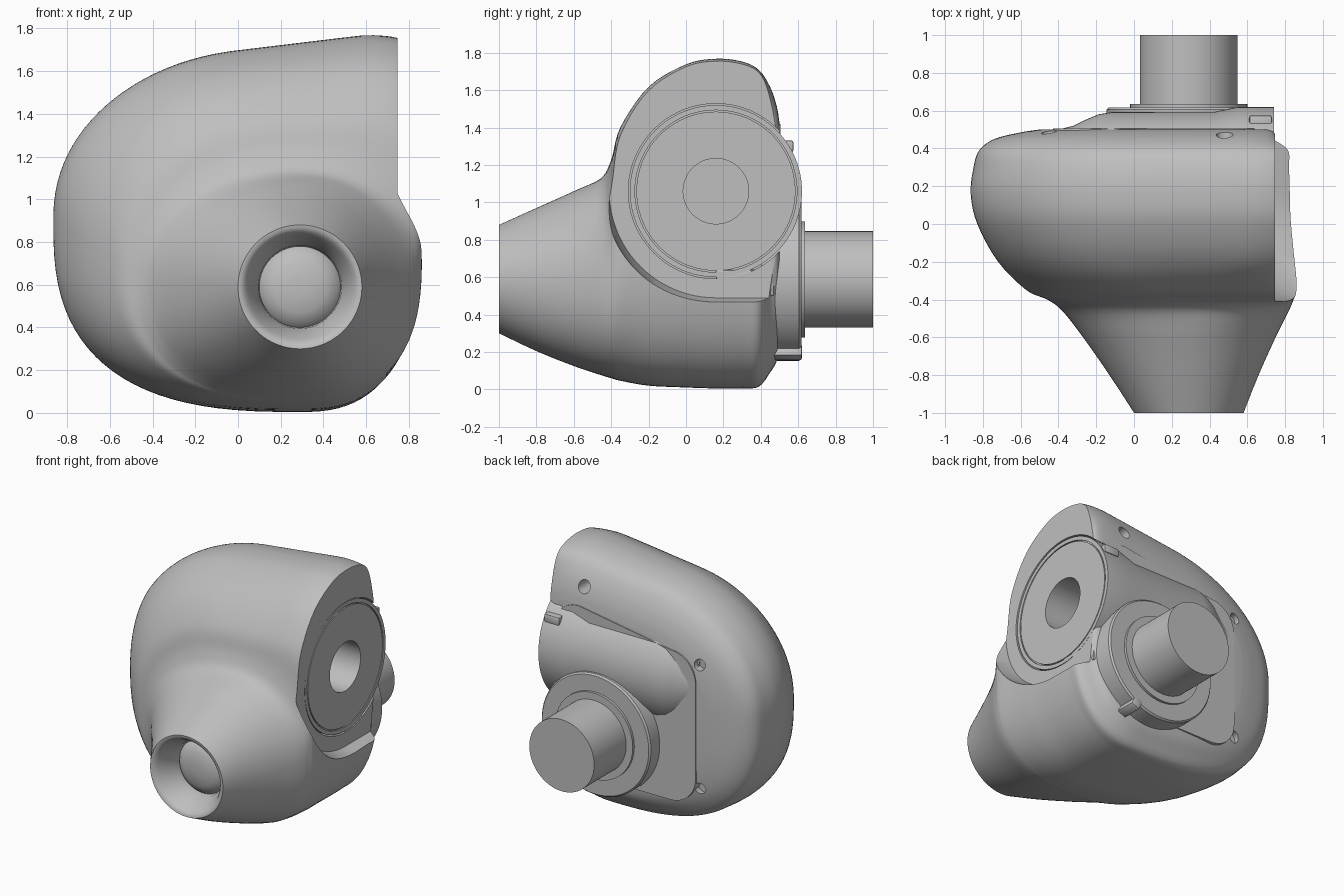
import bpy, bmesh, math
from mathutils import Vector, Matrix

if "Cube" in bpy.data.objects:
    bpy.data.objects.remove(bpy.data.objects["Cube"])

grey = bpy.data.materials.new("grey_plastic")
grey.use_nodes = True
grey.diffuse_color = (0.52, 0.52, 0.52, 1)
grey.node_tree.nodes["Principled BSDF"].inputs["Base Color"].default_value = (0.52, 0.52, 0.52, 1)

HUB_Y, HUB_Z = 0.16, 1.06        # axis of the round side housing
NOZ_X, NOZ_Z = 0.29, 0.588       # axis of nozzle and shaft
SEG = 96


def finish(name, bm):
    bmesh.ops.recalc_face_normals(bm, faces=bm.faces)
    mesh = bpy.data.meshes.new(name)
    bm.to_mesh(mesh)
    bm.free()
    obj = bpy.data.objects.new(name, mesh)
    bpy.context.collection.objects.link(obj)
    mesh.materials.append(grey)
    return obj


def loft(name, rings):
    """Skin a list of point rings and cap both ends."""
    bm = bmesh.new()
    loops = [[bm.verts.new(p) for p in ring] for ring in rings]
    count = len(loops[0])
    for a, b in zip(loops, loops[1:]):
        for i in range(count):
            j = (i + 1) % count
            bm.faces.new((a[i], a[j], b[j], b[i]))
    bm.faces.new(loops[0])
    bm.faces.new(loops[-1])
    return finish(name, bm)


def turned(name, profile, axis):
    """Revolve (radius, position) points about the hub (x) or shaft (y) axis."""
    rings = []
    for r, p in profile:
        ring = []
        for i in range(SEG):
            t = math.tau * i / SEG
            u, v = r * math.cos(t), r * math.sin(t)
            ring.append((p, HUB_Y + u, HUB_Z + v) if axis == "x" else (NOZ_X + u, p, NOZ_Z + v))
        rings.append(ring)
    return loft(name, rings)


def prism(name, outline, start, end):
    """Extrude an (x, z) outline along y."""
    return loft(name, [[(x, d, z) for x, z in outline] for d in (start, end)])


def arc(cx, cy, r, a0, a1, n):
    angles = [math.radians(a0 + (a1 - a0) * i / n) for i in range(n + 1)]
    return [(cx + r * math.cos(a), cy + r * math.sin(a)) for a in angles]


def apply_modifier(obj, mod):
    bpy.context.view_layer.objects.active = obj
    bpy.ops.object.modifier_apply(modifier=mod.name)


def cut(obj, cutter):
    mod = obj.modifiers.new("cut", "BOOLEAN")
    mod.operation, mod.solver, mod.object = "DIFFERENCE", "EXACT", cutter
    apply_modifier(obj, mod)
    bpy.data.objects.remove(cutter)


def clamp01(v):
    return max(0.0, min(1.0, v))


def section(y, left, right, bottom, top, cz, corner):
    """Rounded outline with its own exponent in each quadrant and a sloping top."""
    f = clamp01((y + 1) / 0.9)
    g = clamp01((y + 0.5) / 0.3)
    top_x = NOZ_X * (1 - g)
    points = []
    for i in range(SEG):
        t = math.tau * (i + 0.5) / SEG
        c, s = math.cos(t), math.sin(t)
        if s > 0:
            n = corner if c > 0 else 2 + 0.2 * f
        else:
            n = 2 + (0.6 if c > 0 else 0.7) * f
        cx = top_x if s > 0 else NOZ_X
        reach_x = right - cx if c > 0 else cx - left
        reach_z = top - cz if s > 0 else cz - bottom
        h = abs(s) ** (2 / n)
        x = cx + math.copysign(abs(c) ** (2 / n), c) * reach_x
        z = cz + math.copysign(h, s) * reach_z
        if s > 0:
            z += 0.12 * g * h * min(0, x - 0.6)
        points.append((x, y, z))
    return points


# Shell: nozzle flaring into the rounded body
# columns: y, left, right, bottom, top, centre height, top right squareness
keys = [
    (-1.0, 0, .58, .3, .88, .59, 2),
    (-.8, -.13, .66, .205, .97, .59, 2),
    (-.6, -.27, .75, .125, 1.06, .59, 2),
    (-.46, -.38, .82, .078, 1.13, .6, 2.2),
    (-.4, -.46, .845, .06, 1.24, .63, 3),
    (-.35, -.57, .86, .046, 1.41, .7, 6),
    (-.2, -.72, .86, .02, 1.62, .8, 10),
    (0, -.83, .86, .01, 1.74, .88, 12),
    (.16, -.865, .86, .005, 1.77, .9, 12),
    (.3, -.85, .855, .005, 1.755, .9, 12),
    (.39, -.82, .85, .015, 1.71, .9, 12),
    (.45, -.74, .77, .09, 1.62, .9, 12),
    (.485, -.6, .745, .15, 1.52, .9, 12),
    (.5, -.5, .72, .22, 1.43, .9, 12),
]


def spline(rows, steps=5):
    out = []
    for i in range(len(rows) - 1):
        quad = [Vector(rows[max(0, min(len(rows) - 1, i + k))]) for k in (-1, 0, 1, 2)]
        p0, p1, p2, p3 = quad
        for s in range(steps):
            t = s / steps
            out.append(p1 + 0.5 * t * (p2 - p0 + t * (2 * p0 - 5 * p1 + 4 * p2 - p3
                       + t * (3 * (p1 - p2) + p3 - p0))))
    return out + [Vector(rows[-1])]


# Nozzle mouth, from the inner dome out to the rounded rim
mouth = [(.04, -.87), (.12, -.86), (.17, -.835), (.19, -.81), (.195, -.86), (.245, -.965), (.26, -.987), (.275, -.998)]
rings = [section(-1, NOZ_X - r, NOZ_X + r, .59 - r, .59 + r, .59, 2) for r, y in mouth]
rings = [[(x, y, z) for x, _, z in ring] for ring, (r, y) in zip(rings, mouth)]
shell = loft("shell", rings + [section(*row) for row in spline(keys)])

# Flat side face with a curved, sloping ledge below the hub
ledge = []
for x, r in ((.747, .57), (.85, .6), (1.3, .6)):
    outline = arc(HUB_Y, HUB_Z, r, 180, 270, 32) + [(.8, HUB_Z - r), (.8, 2), (HUB_Y - r, 2)]
    ledge.append([(x, y, z) for y, z in outline])
cut(shell, loft("ledge_cutter", ledge))
cut(shell, turned("hub_cutter", [(.468, .64), (.468, 1.3)], "x"))
# Room for the bore inside the shell
cut(shell, turned("bore_cutter", [(.3, .3), (.3, 1.3)], "x"))
# Screw hole and two clip notches in the back
for x, z, r, depth in ((.48, 1.55, .045, .3), (-.45, 1.24, .04, .44), (-.45, .35, .04, .44)):
    cut(shell, prism("hole_cutter", arc(x, z, r, 0, 345, 23), depth, .7))

# Hub housing with its bore and face groove
housing = turned("hub_housing", [
    (.175, .35), (.175, .742), (.425, .742), (.425, .732), (.433, .732), (.433, .742),
    (.46, .742), (.46, .55), (.432, .42), (.432, -.12), (.42, -.19), (.39, -.26),
    (.36, -.32), (.345, -.38), (.34, -.42)], "x")

# Rounded back plate, nearly flush with the shell
plate_outline = []
for cx, cz, a in ((.5, 1.22, 0), (-.23, 1.1, 90), (-.23, .42, 180), (.4, .42, 270)):
    plate_outline += arc(cx, cz, .2, a, a + 90, 10)
plate = prism("back_plate", plate_outline, .42, .506)

# Mounting flange, collar and shaft
flange = turned("mounting_flange", [(.435, .4), (.435, .605), (.425, .617), (.05, .617)], "y")
collar = turned("shaft_collar", [(.31, .55), (.31, .635), (.05, .635)], "y")
shaft = turned("shaft", [(.258, .5), (.258, 1.0)], "y")


def block(name, size, centre, tilt=0):
    bm = bmesh.new()
    bmesh.ops.create_cube(bm, size=1)
    bmesh.ops.scale(bm, vec=size, verts=bm.verts)
    bmesh.ops.rotate(bm, matrix=Matrix.Rotation(tilt, 3, "Y"), verts=bm.verts)
    bmesh.ops.translate(bm, vec=centre, verts=bm.verts)
    obj = finish(name, bm)
    mod = obj.modifiers.new("bevel", "BEVEL")
    mod.width, mod.segments = .01, 2
    apply_modifier(obj, mod)
    return obj


# Small locating lugs and the filler under the hub
lug = block("flange_lug", (.07, .15, .07), (.49, .545, .2), math.radians(-25))
clip = block("housing_clip", (.12, .07, .06), (.67, .54, 1.3))
filler = block("hub_filler", (.2, .31, .14), (.64, .315, .57))

for obj in (shell, housing, plate, flange, collar, shaft, lug, clip, filler):
    bpy.ops.object.select_all(action="DESELECT")
    obj.select_set(True)
    bpy.context.view_layer.objects.active = obj
    bpy.ops.object.shade_smooth_by_angle(angle=math.radians(32))
